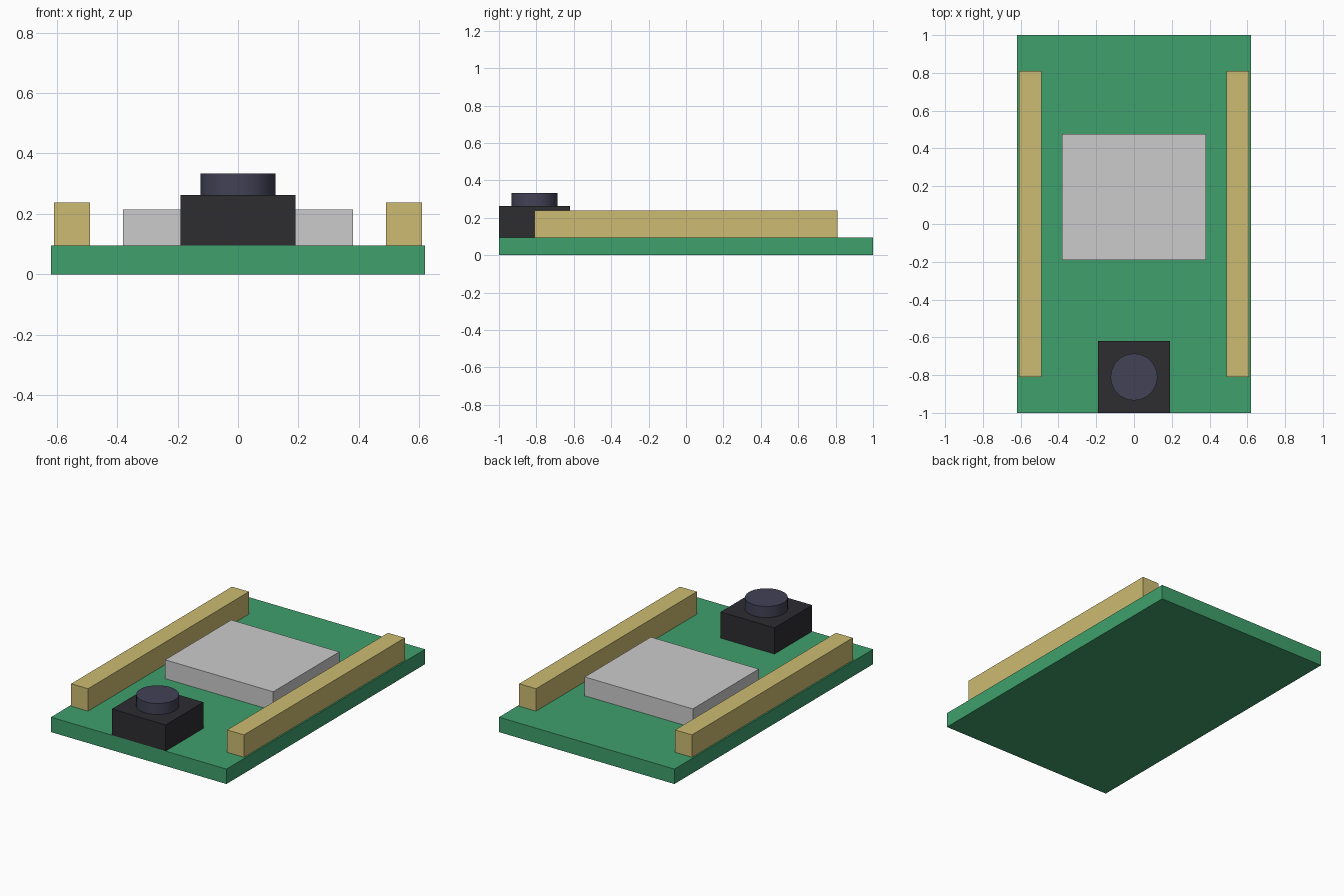
import bpy
import math

if "Cube" in bpy.data.objects:
    bpy.data.objects.remove(bpy.data.objects["Cube"])


def material(name, rgb):
    mat = bpy.data.materials.new(name)
    mat.diffuse_color = (*rgb, 1.0)
    mat.use_nodes = True
    mat.node_tree.nodes["Principled BSDF"].inputs["Base Color"].default_value = mat.diffuse_color
    return mat


def box(name, center_xy, size, z0, mat):
    """Box standing on height z0."""
    bpy.ops.mesh.primitive_cube_add(
        size=1, location=(center_xy[0], center_xy[1], z0 + size[2] / 2))
    obj = bpy.context.object
    obj.name = name
    obj.scale = size
    bpy.ops.object.transform_apply(location=False, rotation=False, scale=True)
    obj.data.materials.append(mat)
    return obj


green = material("board_green", (0.05, 0.35, 0.15))
gold = material("header_gold", (0.61, 0.50, 0.17))
silver = material("chip_silver", (0.58, 0.58, 0.60))
black = material("housing_black", (0.026, 0.026, 0.031))
slate = material("cap_slate", (0.054, 0.054, 0.093))

TOP = 0.095          # upper face of the board
BUTTON_Y = -0.81

# Circuit board
box("circuit_board", (0, 0), (1.238, 2.0, TOP), 0, green)

# Pin header strips along both long edges
for side, x in (("left", -0.55), ("right", 0.55)):
    box(f"header_{side}", (x, 0), (0.119, 1.62, 0.143), TOP, gold)

# Shielded chip
box("chip_shield", (0, 0.143), (0.762, 0.666, 0.12), TOP, silver)

# Push button: housing and round cap
HOUSING_H = 0.167
box("button_housing", (0, BUTTON_Y), (0.38, 0.38, HOUSING_H), TOP, black)
CAP_H = 0.071
bpy.ops.mesh.primitive_cylinder_add(
    vertices=32, radius=0.124, depth=CAP_H,
    location=(0, BUTTON_Y, TOP + HOUSING_H + CAP_H / 2))
cap = bpy.context.object
cap.name = "button_cap"
cap.data.materials.append(slate)
bpy.ops.object.shade_smooth_by_angle(angle=math.radians(30))
